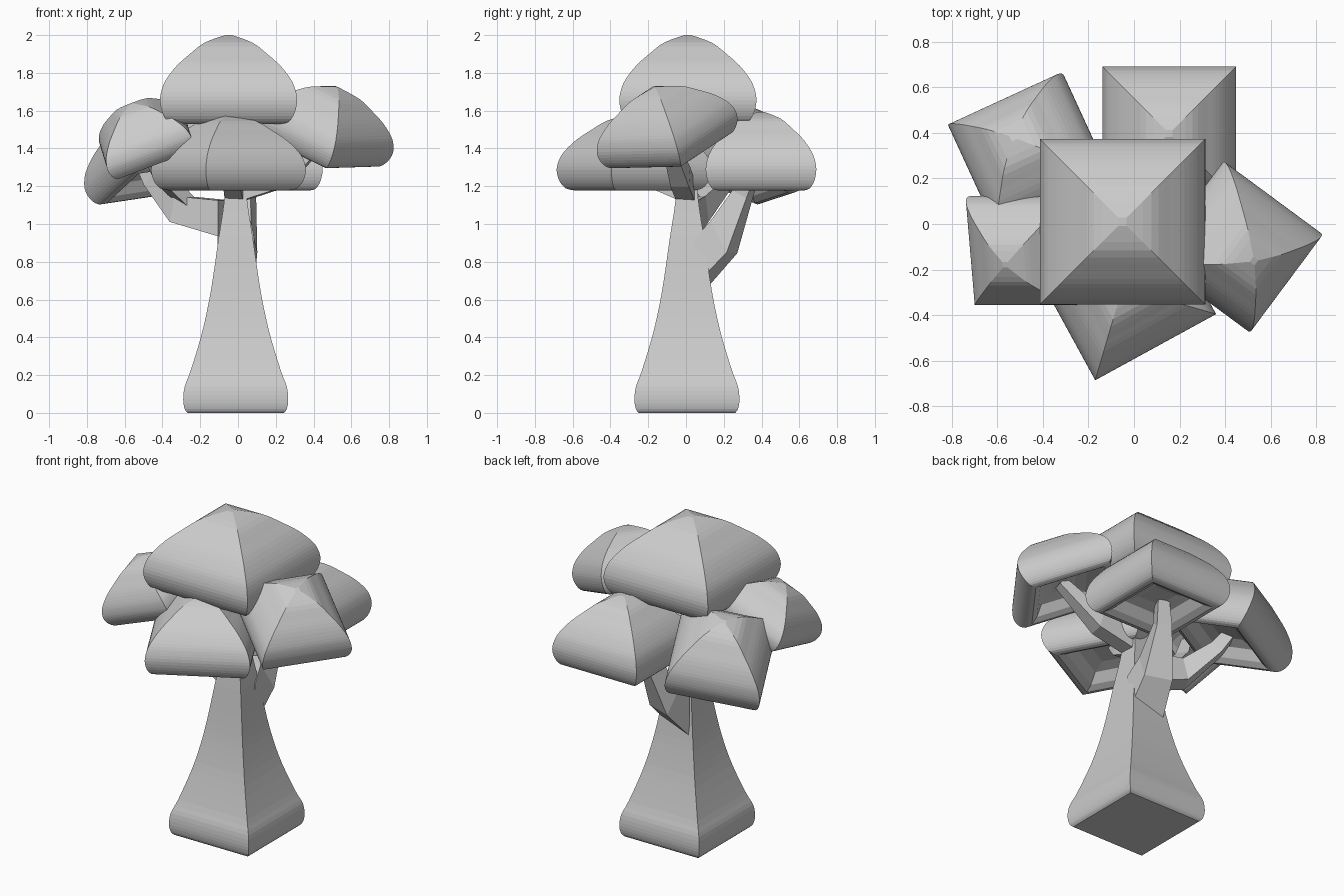
import bpy
from mathutils import Vector

if "Cube" in bpy.data.objects:
    bpy.data.objects.remove(bpy.data.objects["Cube"])


def catmull(pts, n=3):
    """Smooth a list of 2D profile points."""
    p = [Vector(q) for q in pts]
    p = [p[0]] + p + [p[-1]]
    out = []
    for i in range(1, len(p) - 2):
        a, b, c, d = p[i - 1:i + 3]
        for k in range(n):
            t = k / n
            out.append(0.5 * (2 * b + (c - a) * t + (2 * a - 5 * b + 4 * c - d) * t * t
                              + (3 * b - a - 3 * c + d) * t ** 3))
    return out + [p[-2]]


def loft(name, rings):
    """Skin square rings (centre, u, v), where u and v are half-side vectors."""
    verts, faces = [], []
    for c, u, v in rings:
        verts += [c - u - v, c + u - v, c + u + v, c - u + v]
    for i in range(0, len(verts) - 4, 4):
        for j in range(4):
            k = (j + 1) % 4
            faces.append((i + j, i + k, i + 4 + k, i + 4 + j))
    n = len(verts)
    faces += [(3, 2, 1, 0), (n - 4, n - 3, n - 2, n - 1)]
    me = bpy.data.meshes.new(name)
    me.from_pydata([tuple(v) for v in verts], [], faces)
    ob = bpy.data.objects.new(name, me)
    bpy.context.collection.objects.link(ob)
    return ob


# Foliage profile (radius, height), from inside the hollow underside to the peak
HOLLOW = [Vector(p) for p in [(.25, -.06), (.48, -.12), (.63, -.28)]]
CAP = HOLLOW + catmull([(.76, -.345), (.88, -.31), (.965, -.18), (1, 0), (.97, .17), (.9, .32),
                        (.75, .51), (.57, .67), (.35, .84), (.05, .95)])


def clump(name, corner, ucorner, vcorner, tall=1.0):
    """Foliage cap from three corners of its widest square."""
    b, a, c = Vector(corner), Vector(ucorner), Vector(vcorner)
    u = (a - b) / 2
    v = (c - b) / 2
    r = (u.length + v.length) / 2
    n = u.cross(v).normalized()
    mid = (a + c) / 2
    loft(name, [(mid + n * z * r * tall, u * q, v * q) for q, z in CAP])


clump("foliage_top", (-.413, -.353, 1.655), (.313, -.353, 1.655), (-.413, .373, 1.655))
clump("foliage_back", (-.138, .104, 1.288), (.448, .104, 1.288), (-.138, .69, 1.288), 1.1)
clump("foliage_front", (-.17, -.685, 1.285), (.36, -.395, 1.285), (-.46, -.155, 1.285), 1.03)
clump("foliage_right", (.82, -.04, 1.375), (.40, .27, 1.58), (.50, -.47, 1.365), 1.03)
clump("foliage_left_back", (-.81, .425, 1.18), (-.587, -.06, 1.385), (-.31, .655, 1.255), 1.14)
clump("foliage_left_front", (-.69, -.352, 1.285), (-.245, -.352, 1.455), (-.73, .118, 1.415), .98)

# Trunk: square, flared at the base and running up into the top foliage
X, Y, Z = Vector((1, 0, 0)), Vector((0, 1, 0)), Vector((0, 0, 1))
TRUNK = catmull([(.255, 0), (.27, .02), (.278, .07), (.27, .14), (.24, .22), (.185, .4),
                 (.15, .55), (.123, .7), (.09, .93), (.06, 1.13), (.045, 1.35), (.03, 1.68)])
loft("trunk", [(Vector((-.012, .005, z)), X * r, Y * r) for r, z in TRUNK])


def branch(name, pts):
    """Tapered limb through (x, y, z, half depth, half width); its root is upright."""
    p = [Vector(q[:3]) for q in pts]
    flat = p[-1] - p[0]
    flat.z = 0
    flat.normalize()
    side = Z.cross(flat)
    rings = []
    for i, q in enumerate(pts):
        d = (p[min(i + 1, len(p) - 1)] - p[max(i - 1, 0)]).normalized()
        if i == 0:
            d = flat
        elif i == 1:
            d = (d + flat).normalized()
        u = side.cross(d).normalized()
        rings.append((p[i], u * q[3], d.cross(u).normalized() * q[4]))
    loft(name, rings)


# Limbs reaching into each foliage clump
branch("branch_back", [(-.012, .085, .8, .125, .105), (.005, .2, .93, .095, .085),
                       (.04, .3, 1.16, .045, .045), (.1, .37, 1.32, .03, .03)])
branch("branch_left_back", [(-.07, .005, 1.03, .095, .07), (-.32, .06, 1.08, .07, .06),
                            (-.45, .2, 1.23, .04, .04), (-.52, .27, 1.36, .03, .03)])
branch("branch_left_front", [(-.25, .04, 1.1, .04, .04), (-.40, -.04, 1.25, .04, .04),
                             (-.5, -.11, 1.44, .03, .03)])
branch("branch_right", [(0, 0, 1.17, .055, .05), (.24, -.03, 1.25, .055, .05),
                        (.46, -.1, 1.46, .03, .03)])
branch("branch_front", [(-.02, -.02, 1.17, .05, .05), (-.03, -.15, 1.23, .05, .045),
                        (-.05, -.27, 1.36, .03, .03)])
